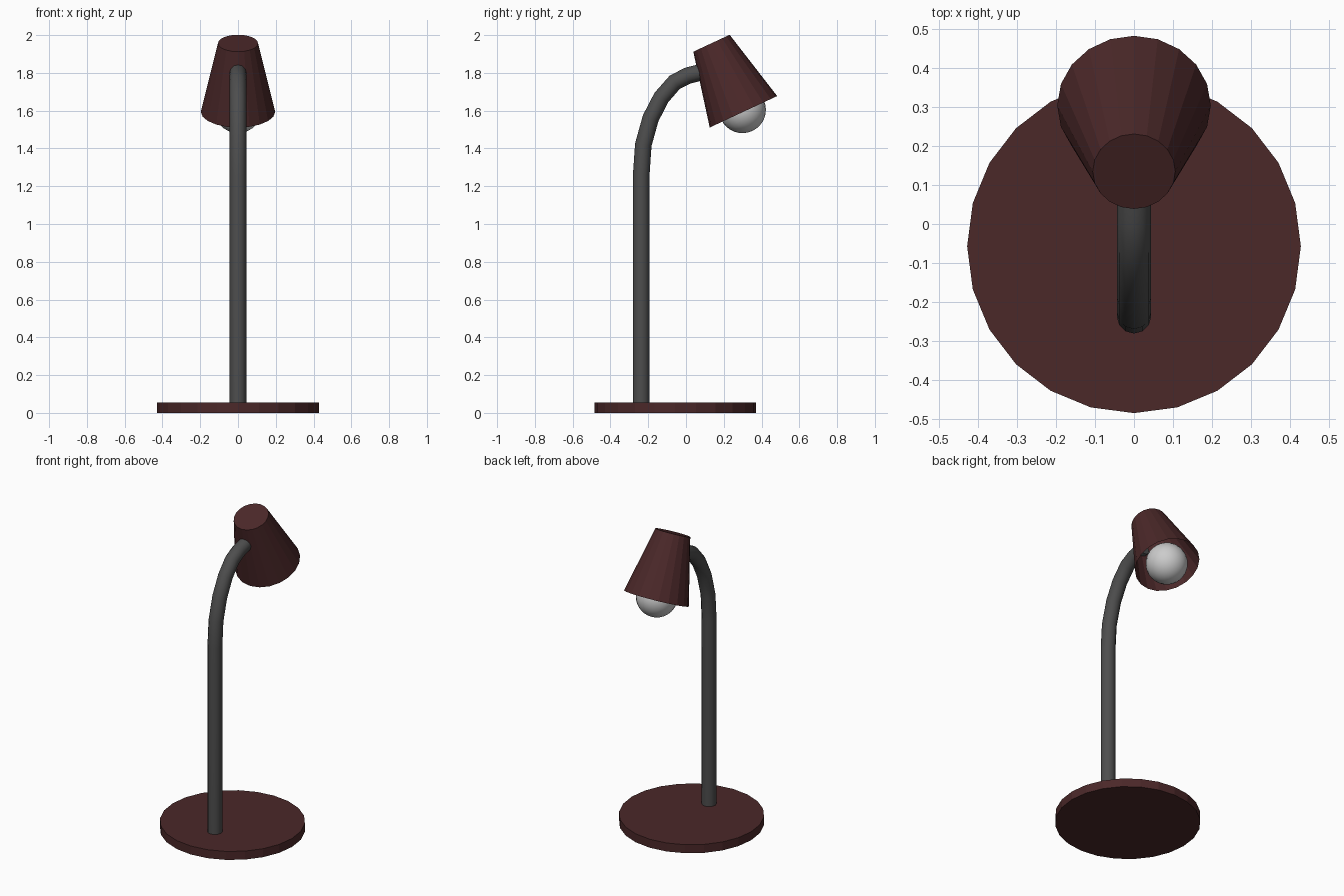
import bpy
from math import radians, pi
from mathutils import Vector

if "Cube" in bpy.data.objects:
    bpy.data.objects.remove(bpy.data.objects["Cube"])


def material(name, rgb):
    m = bpy.data.materials.new(name)
    m.diffuse_color = (*rgb, 1)
    m.use_nodes = True
    m.node_tree.nodes["Principled BSDF"].inputs["Base Color"].default_value = m.diffuse_color
    return m


maroon = material("maroon", (0.07, 0.021, 0.022))
charcoal = material("charcoal", (0.075, 0.075, 0.075))

# Base disc
bpy.ops.mesh.primitive_cylinder_add(vertices=24, radius=0.428, depth=0.055,
                                    location=(0, -0.057, 0.0275))
base = bpy.context.object
base.name = "base"
base.data.materials.append(maroon)

# Bent arm: swept round tube
path = [(-0.237, 0.04), (-0.237, 1.26), (-0.226, 1.42), (-0.187, 1.56),
        (-0.130, 1.67), (-0.060, 1.75), (0.008, 1.785), (0.085, 1.805)]
curve = bpy.data.curves.new("arm", 'CURVE')
curve.dimensions = '3D'
curve.bevel_depth = 0.044
curve.bevel_resolution = 4
curve.use_fill_caps = True
spline = curve.splines.new('POLY')
spline.points.add(len(path) - 1)
for p, (y, z) in zip(spline.points, path):
    p.co = (0, y, z, 1)
arm = bpy.data.objects.new("arm", curve)
bpy.context.collection.objects.link(arm)
bpy.ops.object.select_all(action='DESELECT')
arm.select_set(True)
bpy.context.view_layer.objects.active = arm
bpy.ops.object.convert(target='MESH')
arm = bpy.context.object
arm.name = "arm"
arm.data.materials.append(charcoal)
bpy.ops.object.shade_smooth_by_angle(angle=radians(40))

# Tilted shade: cone with closed top and open bottom
top, bottom = Vector((0, 0.135, 1.957)), Vector((0, 0.304, 1.594))
bpy.ops.mesh.primitive_cone_add(vertices=20, radius1=0.197, radius2=0.106,
                                depth=(top - bottom).length, end_fill_type='NOTHING',
                                location=(top + bottom) / 2,
                                rotation=(radians(25), 0, 0))
shade = bpy.context.object
shade.name = "shade"
bpy.ops.object.mode_set(mode='EDIT')
bpy.ops.object.mode_set(mode='OBJECT')
rim = [v.index for v in shade.data.vertices if v.co.z > 0]
import bmesh
bm = bmesh.new()
bm.from_mesh(shade.data)
bm.verts.ensure_lookup_table()
bmesh.ops.contextual_create(bm, geom=[bm.verts[i] for i in rim]
                            + [e for e in bm.edges if all(v.co.z > 0 for v in e.verts)])
bmesh.ops.recalc_face_normals(bm, faces=bm.faces)
bm.to_mesh(shade.data)
bm.free()
shade.data.materials.append(maroon)

# Bulb
bpy.ops.mesh.primitive_uv_sphere_add(segments=24, ring_count=16, radius=0.124,
                                     location=(0, 0.299, 1.605),
                                     rotation=(radians(25), 0, 0))
bulb = bpy.context.object
bulb.name = "bulb"
bpy.ops.object.shade_smooth()
